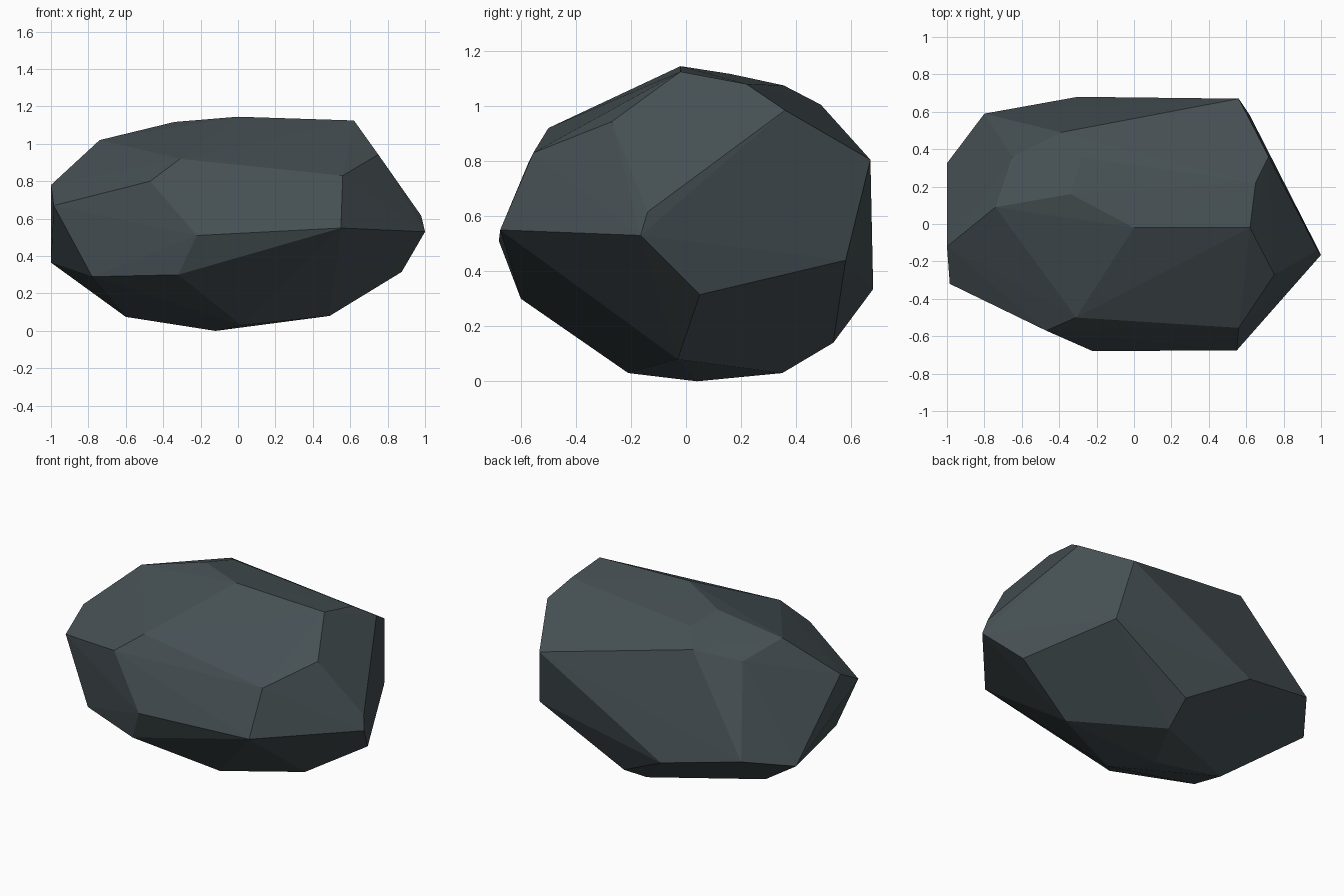
import bpy, bmesh

# Corner points of the boulder, grouped from the top to the ground
crown = [(0, -.02, 1.145), (.62, -.02, 1.125), (-.34, .16, 1.117), (-.28, .355, 1.075),
         (.65, .22, 1.08), (-.74, .09, 1.02), (-.39, .49, 1.005), (.72, .36, .985),
         (-.65, .36, .95), (.75, -.27, .943), (-.31, -.50, .92)]
girdle = [(.56, -.555, .83), (.56, .67, .805), (-.47, -.57, .80), (-1, -.12, .78),
          (-.985, -.32, .67), (.98, -.14, .615), (1, -.165, .53), (.55, -.675, .55),
          (-.22, -.68, .51), (.62, .58, .44), (-.80, .59, .44)]
base = [(-1, .325, .365), (-.30, .68, .335), (.875, .05, .315), (-.32, -.60, .30),
        (-.78, -.39, .29), (.06, .535, .14), (.49, -.03, .08), (-.60, .06, .075),
        (.02, -.21, .03), (.03, .35, .03), (-.12, .04, 0)]

# Wrap the corners in a faceted convex shell
bm = bmesh.new()
for p in crown + girdle + base:
    bm.verts.new(p)
bmesh.ops.convex_hull(bm, input=bm.verts)
bmesh.ops.delete(bm, geom=[v for v in bm.verts if not v.link_faces], context='VERTS')
bmesh.ops.recalc_face_normals(bm, faces=bm.faces)

mesh = bpy.data.meshes.new("boulder")
bm.to_mesh(mesh)
bm.free()

# Dark slate stone
stone = bpy.data.materials.new("dark slate")
stone.diffuse_color = (.061, .080, .088, 1)
mesh.materials.append(stone)
boulder = bpy.data.objects.new("boulder", mesh)
bpy.context.collection.objects.link(boulder)
